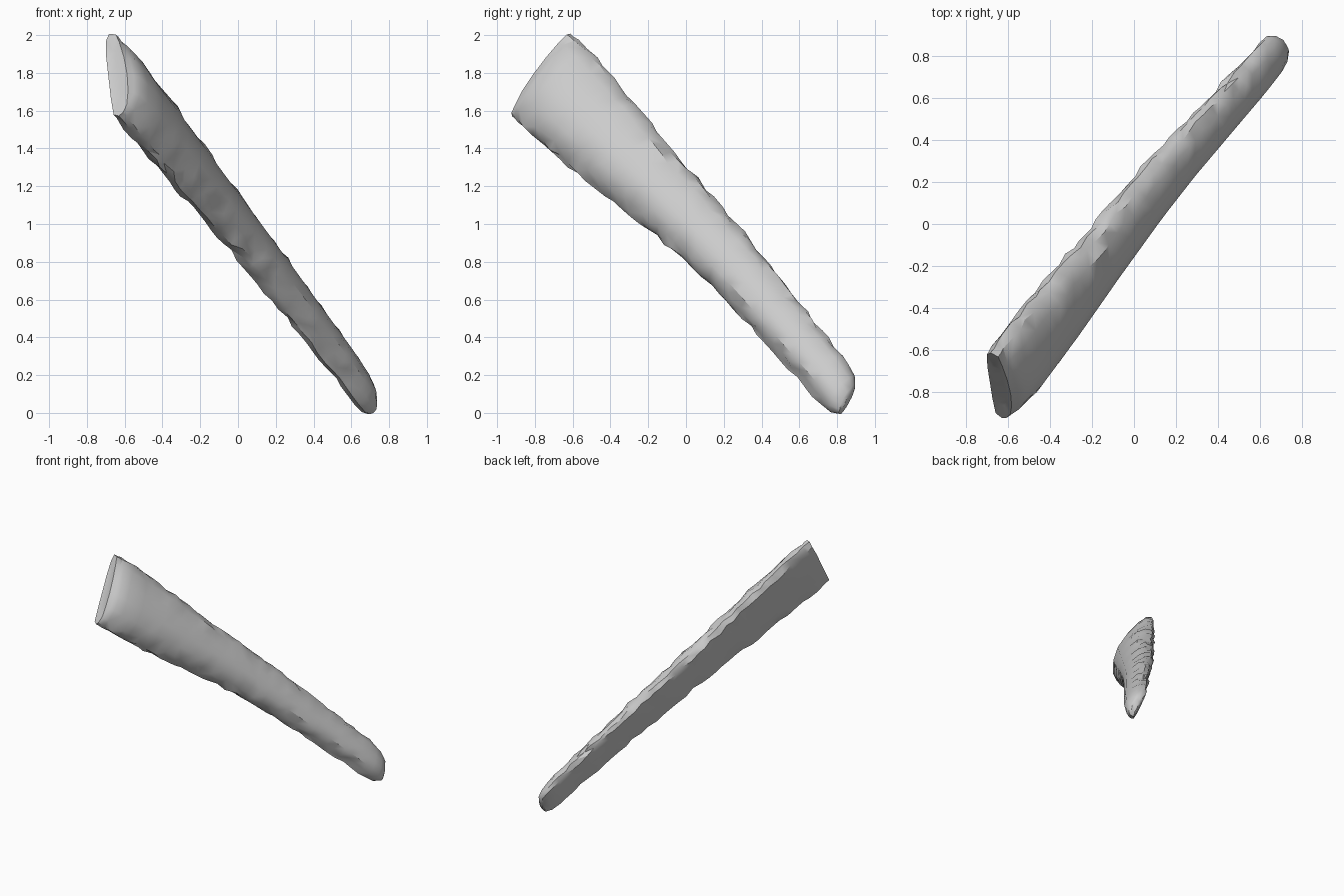
import bpy, bmesh, random
from mathutils import Vector

random.seed(4)
cube = bpy.data.objects.get("Cube")
if cube:
    bpy.data.objects.remove(cube, do_unlink=True)

# Local frame: along the shaft, across its width, and out of its front face
AXIS = Vector((0.49, 0.595, -0.64)).normalized()
WIDE = Vector((0.015, 0.72, 0.69))
WIDE = (WIDE - AXIS * WIDE.dot(AXIS)).normalized()
OUT = AXIS.cross(WIDE).normalized()
MIDDLE = Vector((0, 0, 1))

# Position along the shaft, lower edge, upper edge, back and front thickness
STATIONS = [(-1.28, -0.285, 0.235, 0.85, 0.55), (-1.22, -0.285, 0.245, 0.9, 1.15),
            (-1.08, -0.28, 0.25, 0.95, 1.4), (-0.71, -0.24, 0.235, 1, 1.35),
            (-0.29, -0.18, 0.21, 1, 1.2), (0.16, -0.135, 0.198, 1, 1.05),
            (0.47, -0.12, 0.183, 0.9, 1), (0.81, -0.12, 0.155, 0.75, 1),
            (1.15, -0.124, 0.135, 0.65, 1), (1.32, -0.127, 0.122, 0.65, 0.9),
            (1.39, -0.118, 0.105, 0.6, 0.75), (1.44, -0.09, 0.075, 0.45, 0.45)]

# Cross-section: fraction of width, depth; flat back, front bulging low down
SECTION = [(0, -0.035), (0.04, -0.07), (0.25, -0.08), (0.5, -0.08),
           (0.75, -0.08), (0.93, -0.075), (1, -0.04), (0.97, 0),
           (0.86, 0.035), (0.66, 0.064), (0.45, 0.077), (0.25, 0.067),
           (0.1, 0.033), (0.02, -0.005)]


def station(t):
    for p, q in zip(STATIONS, STATIONS[1:]):
        if t <= q[0]:
            k = (t - p[0]) / (q[0] - p[0])
            return [a + (b - a) * k for a, b in zip(p, q)]
    return STATIONS[-1]


def ring(bm, t, jag):
    t, low, high, back, front = station(t)
    slant = 0.13 if t < 0 else 0.06
    verts = []
    for f, depth in SECTION:
        # slanted ends, chipped narrow edges
        edge = jag if f < 0.15 or f > 0.84 else 0
        a = low + (high - low) * f + random.uniform(-edge, edge)
        b = depth * (front if depth > 0 else back) + random.uniform(-edge, edge)
        s = t + (0.5 - f) * slant * abs(t) / 1.4 + random.uniform(-edge, edge) * 1.5
        verts.append(bm.verts.new(MIDDLE + AXIS * s + WIDE * a + OUT * b))
    return verts


def bridge(bm, a, b):
    n = len(a)
    for i in range(n):
        j = (i + 1) % n
        bm.faces.new((a[i], a[j], b[j], b[i]))


def cap(bm, loop, push):
    # Shallow cap around one inset ring
    mid = sum((v.co for v in loop), Vector()) / len(loop)
    inner = [bm.verts.new(v.co.lerp(mid, 0.4) + AXIS * push) for v in loop]
    bridge(bm, loop, inner)
    bm.faces.new(inner)


# Tapered shaft
bm = bmesh.new()
COUNT = 36
steps = [-1.28, -1.25] + [-1.22 + 2.54 * i / COUNT for i in range(COUNT + 1)]
steps += [1.39, 1.44]
rings = [ring(bm, t, 0.009 if -1.2 < t < 1.3 else 0.003) for t in steps]
for a, b in zip(rings, rings[1:]):
    bridge(bm, a, b)
cap(bm, rings[0], 0.005)
cap(bm, rings[-1], 0.012)
bmesh.ops.triangulate(bm, faces=bm.faces[:])
bmesh.ops.recalc_face_normals(bm, faces=bm.faces[:])

mesh = bpy.data.meshes.new("tapered_shaft")
bm.to_mesh(mesh)
bm.free()
shaft = bpy.data.objects.new("tapered_shaft", mesh)
bpy.context.collection.objects.link(shaft)

# Plain grey
grey = bpy.data.materials.new("light_grey")
grey.use_nodes = True
colour = (0.6, 0.6, 0.6, 1)
grey.diffuse_color = colour
grey.node_tree.nodes["Principled BSDF"].inputs["Base Color"].default_value = colour
mesh.materials.append(grey)

bpy.ops.object.select_all(action="DESELECT")
shaft.select_set(True)
bpy.context.view_layer.objects.active = shaft
bpy.ops.object.shade_smooth_by_angle(angle=0.6)
